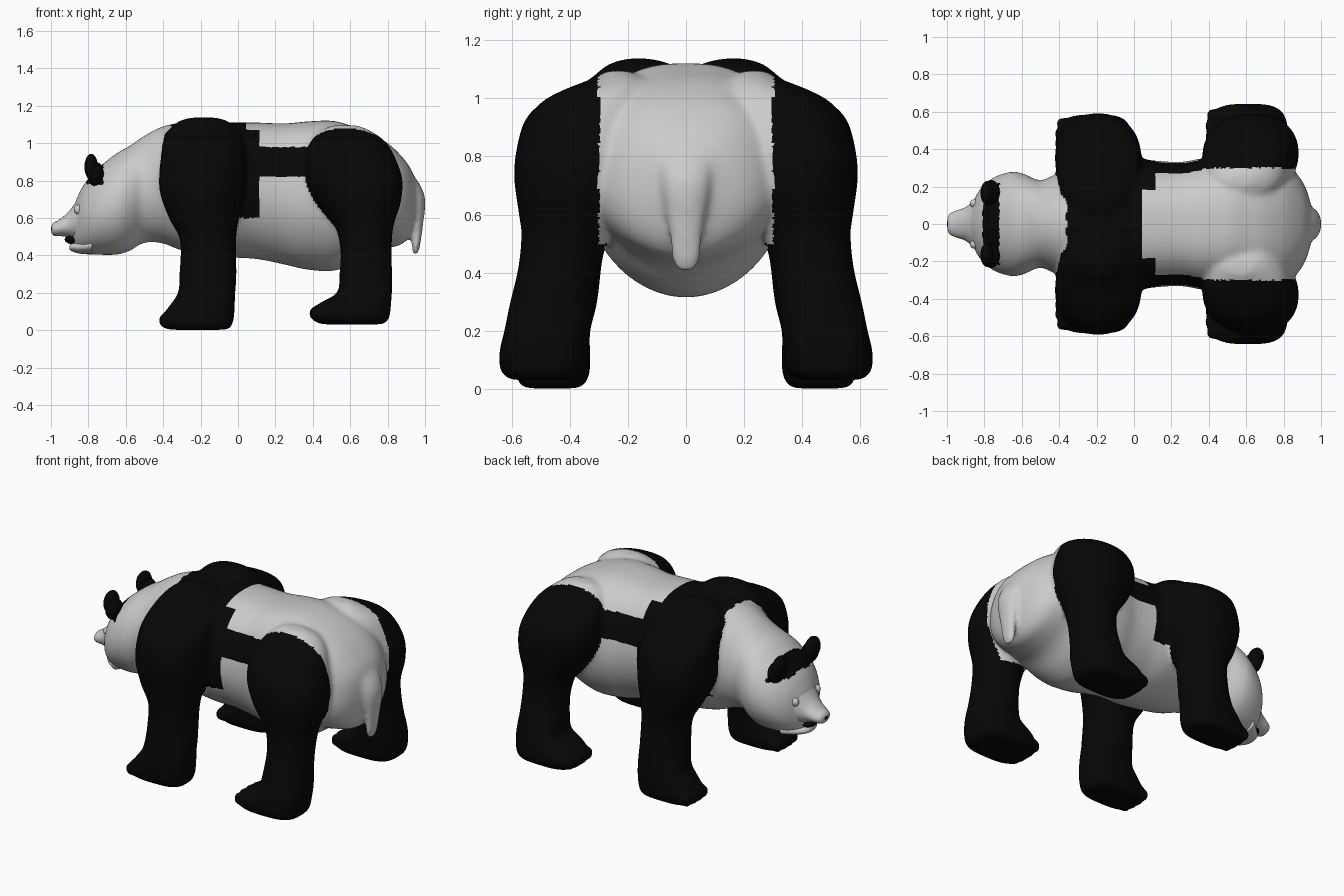
import bpy, bmesh, math
from mathutils import Vector
from mathutils.bvhtree import BVHTree

if "Cube" in bpy.data.objects:
    bpy.data.objects.remove(bpy.data.objects["Cube"])

black = bpy.data.materials.new("black_fur")
black.diffuse_color = (0.002, 0.002, 0.002, 1)
black.use_nodes = True
black.node_tree.nodes["Principled BSDF"].inputs["Base Color"].default_value = black.diffuse_color


def spline(rows, sub):
    """Catmull-Rom interpolation of section rows."""
    out = []
    for i in range(len(rows) - 1):
        p = [rows[max(0, min(len(rows) - 1, i + k))] for k in (-1, 0, 1, 2)]
        for s in range(sub):
            t = s / sub
            out.append([0.5 * (2 * b + (c - a) * t + (2 * a - 5 * b + 4 * c - d) * t * t
                               + (3 * b - a - 3 * c + d) * t ** 3) for a, b, c, d in zip(*p)])
    out.append(list(rows[-1]))
    return out


def loft(rows, axis, power=lambda t, s: 2.0, sub=5, n=48):
    """Bmesh skin of oval sections; row = (position, a0, a1, b0, b1)."""
    bm = bmesh.new()
    rings = []
    for t, a0, a1, b0, b1 in spline(rows, sub):
        ring = []
        for k in range(n):
            w = 2 * math.pi * k / n
            c, s = math.cos(w), math.sin(w)
            p = power(t, s)
            a = (a0 + a1) / 2 + (a1 - a0) / 2 * math.copysign(abs(c) ** (2 / p), c)
            b = (b0 + b1) / 2 + (b1 - b0) / 2 * math.copysign(abs(s) ** (2 / p), s)
            ring.append(bm.verts.new((t, a, b) if axis == 'x' else (a, b, t)))
        rings.append(ring)
    for r, q in zip(rings, rings[1:]):
        for k in range(n):
            bm.faces.new((r[k], r[(k + 1) % n], q[(k + 1) % n], q[k]))
    bm.faces.new(rings[0])
    bm.faces.new(rings[-1])
    bmesh.ops.recalc_face_normals(bm, faces=bm.faces)
    return bm


def balls(centres, radii):
    """Bmesh of stretched spheres."""
    bm = bmesh.new()
    for c in centres:
        for v in bmesh.ops.create_uvsphere(bm, u_segments=20, v_segments=12, radius=1)["verts"]:
            v.co = Vector(c) + Vector([v.co[i] * radii[i] for i in range(3)])
    return bm


def place(bm, name, dark=False, mirror=False):
    for f in bm.faces:
        f.smooth = True
    me = bpy.data.meshes.new(name)
    bm.to_mesh(me)
    ob = bpy.data.objects.new(name, me)
    bpy.context.collection.objects.link(ob)
    if dark:
        me.materials.append(black)
    if mirror:
        ob.modifiers.new("mirror", 'MIRROR').use_axis = (False, True, False)
    return ob


# Body and head: (x, half width, bottom z, top z); squarer back, rounder belly
body = [(-0.895, .03, .51, .60), (-0.885, .065, .47, .64), (-0.86, .12, .43, .71),
        (-0.82, .19, .41, .785), (-0.75, .25, .403, .865), (-0.65, .28, .403, .945),
        (-0.58, .265, .423, .985), (-0.5, .233, .467, 1.04), (-0.4, .275, .463, 1.09),
        (-0.28, .32, .42, 1.11), (-0.05, .36, .39, 1.11), (0.1, .34, .38, 1.11),
        (0.25, .332, .35, 1.105), (0.36, .35, .325, 1.115), (0.5, .355, .315, 1.12),
        (0.6, .35, .35, 1.095), (0.7, .345, .415, 1.06), (0.8, .325, .44, 1.0),
        (0.87, .27, .455, .935), (0.92, .19, .51, .87), (0.955, .07, .62, .79)]
body_bm = loft([(x, -w, w, b, t) for x, w, b, t in body], 'x',
               lambda t, s: 1.94 if s < 0 else 2.06 + 0.5 * s * min(1, max(0, (t + .3) / .6)), n=64)

# Legs: (z, x0, x1, y0, y1); squarer towards the foot
front = [(1.137, -.25, -.12, .13, .2), (1.115, -.32, -.05, .05, .27), (1.06, -.38, .01, .04, .34),
         (1.02, -.395, .025, .05, .43), (.97, -.405, .035, .07, .515), (.9, -.415, .04, .1, .565),
         (.75, -.42, .035, .13, .592), (.6, -.37, .005, .22, .575), (.48, -.31, -.01, .28, .56),
         (.3, -.313, -.008, .305, .572), (.2, -.32, -.015, .33, .58), (.125, -.37, -.018, .33, .585),
         (.065, -.41, -.022, .33, .585), (.02, -.4, -.035, .345, .575), (.002, -.37, -.06, .37, .55)]
hind = [(1.095, .5, .64, .2, .27), (1.065, .44, .71, .14, .33), (1.025, .4, .77, .12, .43),
        (.98, .38, .81, .12, .505), (.9, .365, .85, .14, .56), (.8, .375, .88, .16, .587),
        (.68, .43, .87, .2, .587), (.55, .52, .83, .26, .567), (.42, .548, .822, .3, .577),
        (.3, .542, .824, .315, .605), (.2, .53, .823, .33, .625), (.14, .43, .818, .335, .64),
        (.085, .395, .813, .34, .643), (.05, .405, .8, .355, .63), (.031, .45, .77, .39, .6)]


def leg_power(t, s):
    return 2.2 + min(1, max(0, (0.3 - t) / 0.15))


front_bm = loft(front, 'z', leg_power)
hind_bm = loft(hind, 'z', leg_power)

# Toes
toes_bm = balls([(-.385 - .008 * (k in (1, 2)), .375 + .055 * k, .05) for k in range(4)]
                + [(.418 - .008 * (k in (1, 2)), .4 + .062 * k, .09) for k in range(4)],
                (.034, .03, .042))

# Tail hanging from the rump
tail_bm = loft([(.88, .8, .88, -.06, .06), (.82, .86, .945, -.095, .095),
                (.74, .89, .992, -.09, .09), (.67, .912, 1.002, -.08, .08),
                (.58, .93, .992, -.064, .064), (.5, .93, .982, -.056, .056),
                (.44, .93, .972, -.05, .05), (.405, .935, .962, -.03, .03)], 'z', n=28)

# Fuse body, legs, toes and tail into one soft skin
fused = bmesh.new()
for part, sides in ((body_bm, (1,)), (tail_bm, (1,)), (front_bm, (1, -1)),
                    (hind_bm, (1, -1)), (toes_bm, (1, -1))):
    for side in sides:
        vs = {v: fused.verts.new((v.co.x, v.co.y * side, v.co.z)) for v in part.verts}
        for f in part.faces:
            fused.faces.new([vs[v] for v in (f.verts if side > 0 else reversed(f.verts))])
skin = place(fused, "panda_body")
rm = skin.modifiers.new("fuse", 'REMESH')
rm.mode = 'VOXEL'
rm.voxel_size = 0.012
sm = skin.modifiers.new("soften", 'SMOOTH')
sm.factor = 0.5
sm.iterations = 18
dg = bpy.context.evaluated_depsgraph_get()
mesh = bpy.data.meshes.new_from_object(skin.evaluated_get(dg))
skin.modifiers.clear()
skin.data = mesh

# Paint the markings
trees = [BVHTree.FromBMesh(b) for b in (body_bm, front_bm, hind_bm)]


def is_black(c):
    p = Vector((c.x, abs(c.y), c.z))
    if -0.81 < c.x < -0.72 and c.z > 0.78:      # band between the ears
        return True
    if -0.36 < c.x < (0.04 if c.z > 1.07 else 0.11) and c.z > 0.6:  # saddle
        return True
    if 0.1 <= c.x < 0.42 and 0.82 < c.z < 0.98 and p.y > 0.2:       # flank strip
        return True
    if c.x > 0.88 or c.x < -0.45:
        return False
    db, df, dh = (t.find_nearest(p)[3] for t in trees)
    return df < db or (dh < db + 0.01 and (p.y > 0.3 or c.z < 0.5))


mesh.materials.clear()
mesh.materials.append(None)
mesh.materials.append(black)
for f in mesh.polygons:
    f.use_smooth = True
    f.material_index = int(is_black(f.center))

# Snout, lower jaw, mouth and nose
place(loft([(-0.998, -.03, .03, .525, .56), (-0.985, -.055, .055, .505, .575),
            (-0.95, -.072, .072, .503, .595), (-0.9, -.09, .09, .495, .64),
            (-0.84, -.14, .14, .47, .725)], 'x', n=28), "snout")
place(loft([(-0.9, -.035, .035, .43, .455), (-0.885, -.065, .065, .42, .465),
            (-0.84, -.11, .11, .408, .48), (-0.78, -.16, .16, .405, .5)], 'x', n=28), "lower_jaw")
place(balls([(-0.885, 0, .485)], (.042, .065, .025)), "mouth", True)
place(balls([(-0.977, 0, .54)], (.023, .045, .03)), "nose", True)

# Eyes and ears
place(balls([(-0.855, .11, .645)], (.022, .022, .026)), "eye", mirror=True)
place(balls([(-0.785, .165, .873)], (.036, .065, .07)), "ear_tip", True, True)
place(balls([(-0.762, .17, .835)], (.045, .065, .065)), "ear_base", True, True)
